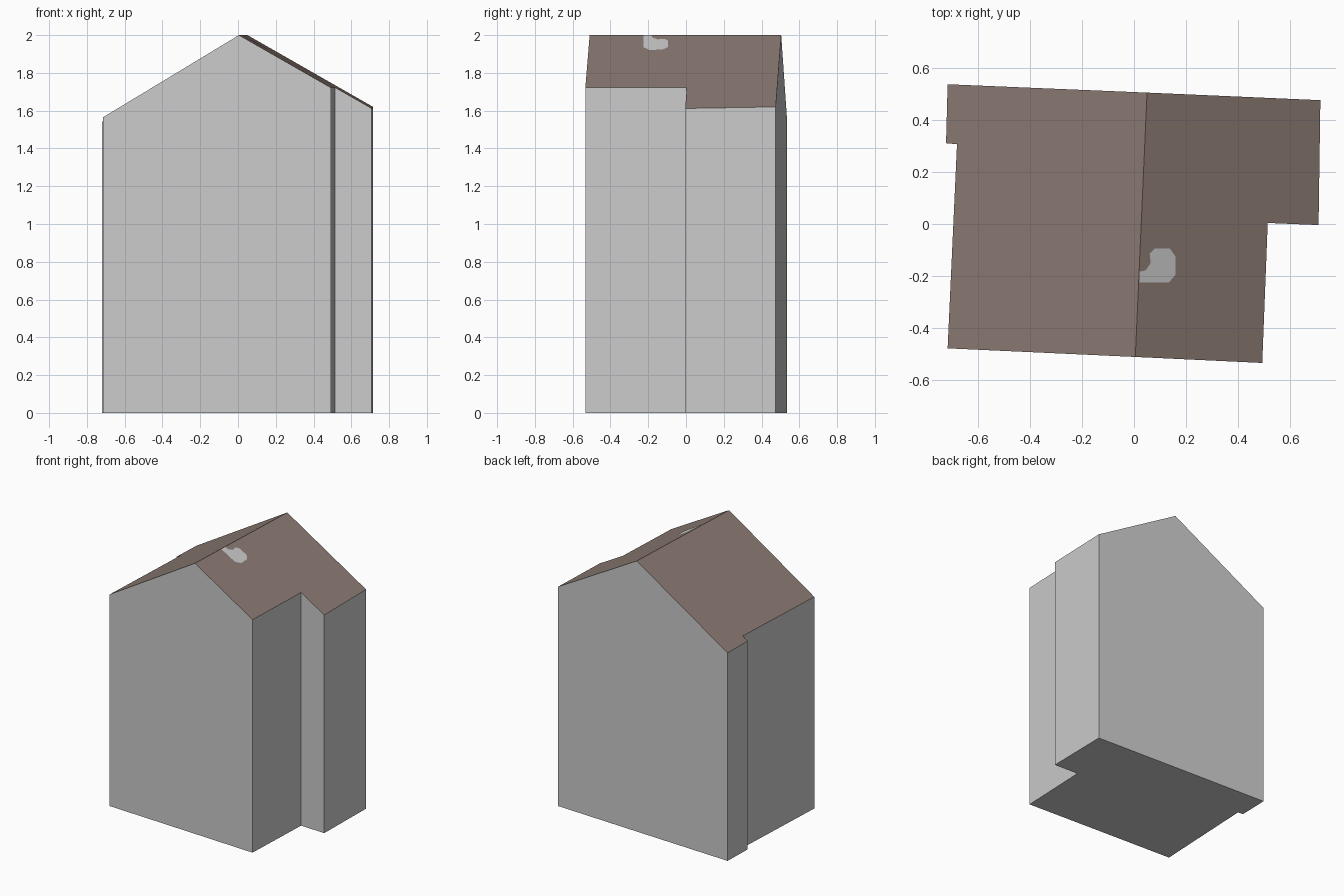
import bpy, bmesh
from mathutils import Vector

if "Cube" in bpy.data.objects:
    bpy.data.objects.remove(bpy.data.objects["Cube"])

RIDGE_FRONT, RIDGE_BACK, TOP = Vector((0.005, -0.51)), Vector((0.05, 0.504)), 2.0
SLOPE_LEFT, SLOPE_RIGHT = 0.604, 0.571


def material(name, rgb):
    m = bpy.data.materials.new(name)
    m.diffuse_color = (*rgb, 1)
    m.use_nodes = True
    m.node_tree.nodes["Principled BSDF"].inputs["Base Color"].default_value = m.diffuse_color
    return m


wall_grey = material("wall grey", (0.6, 0.6, 0.6))
roof_brown = material("roof brown", (0.26, 0.195, 0.17))


def roof_height(x, y):
    """Height of the gable roof above a plan position."""
    d = (RIDGE_BACK - RIDGE_FRONT).normalized()
    p = Vector((x, y)) - RIDGE_FRONT
    side = p.x * d.y - p.y * d.x          # positive to the right of the ridge
    return TOP - (side * SLOPE_RIGHT if side > 0 else -side * SLOPE_LEFT)


def finish(bm, name, mats):
    mesh = bpy.data.meshes.new(name)
    bm.to_mesh(mesh)
    bm.free()
    for m in mats:
        mesh.materials.append(m)
    obj = bpy.data.objects.new(name, mesh)
    bpy.context.collection.objects.link(obj)
    return obj


# House body: stepped footprint raised to a gable roof split at the ridge
right = [(0.492, -0.533), (0.513, 0.004), (0.708, -0.004), (0.715, 0.475)]
left = [(-0.715, 0.536), (-0.721, 0.31), (-0.679, 0.306), (-0.715, -0.477)]
plan = [tuple(RIDGE_FRONT)] + right + [tuple(RIDGE_BACK)] + left
bm = bmesh.new()
low = [bm.verts.new((x, y, 0)) for x, y in plan]
high = [bm.verts.new((x, y, roof_height(x, y))) for x, y in plan]
n = len(plan)
bm.faces.new(low[::-1])
for i in range(n):
    j = (i + 1) % n
    bm.faces.new((low[i], low[j], high[j], high[i]))
bm.faces.new(high[:6])
bm.faces.new(high[5:] + high[:1])
bm.normal_update()
for f in bm.faces:
    f.material_index = 1 if f.normal.z > 0.3 else 0
finish(bm, "house", [wall_grey, roof_brown])

# Bare grey patch lying on the right roof slope beside the ridge
patch = [(0.021, -0.225), (0.133, -0.225), (0.16, -0.194), (0.16, -0.125),
         (0.137, -0.094), (0.079, -0.094), (0.06, -0.113), (0.064, -0.15),
         (0.045, -0.178), (0.021, -0.183)]
bm = bmesh.new()
bm.faces.new([bm.verts.new((x, y, roof_height(x, y) + 0.002)) for x, y in patch])
finish(bm, "roof_patch", [wall_grey])
